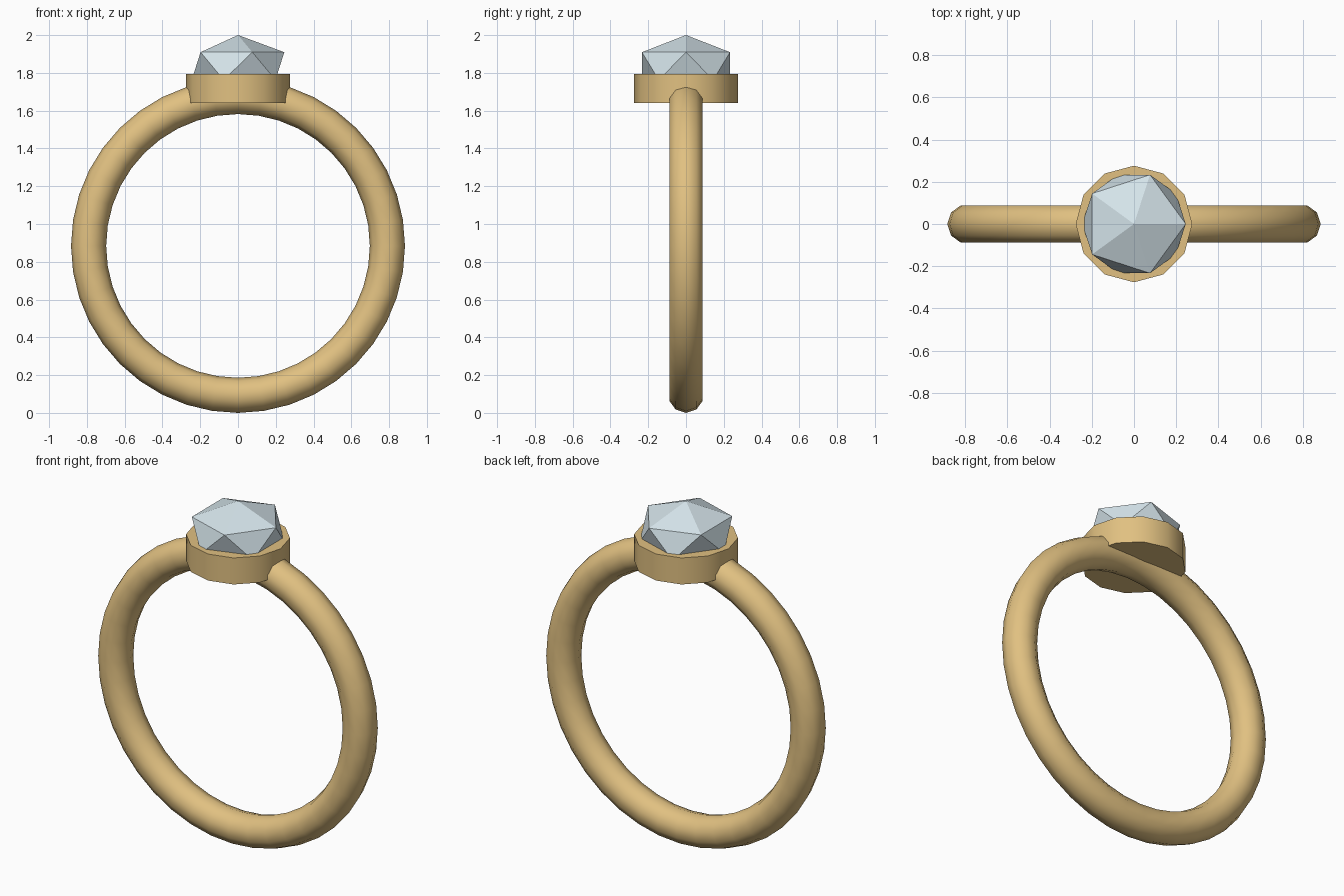
import bpy
from math import pi, radians

if "Cube" in bpy.data.objects:
    bpy.data.objects.remove(bpy.data.objects["Cube"])


def finish(name, mat, smooth):
    """Name the active object, apply its transform, colour and shade it."""
    ob = bpy.context.object
    ob.name = name
    bpy.ops.object.transform_apply(location=False, rotation=True, scale=True)
    ob.data.materials.append(mat)
    if smooth:
        bpy.ops.object.shade_smooth_by_angle(angle=radians(40))
    return ob


def material(name, colour):
    mat = bpy.data.materials.new(name)
    mat.diffuse_color = (*colour, 1)
    mat.use_nodes = True
    mat.node_tree.nodes["Principled BSDF"].inputs["Base Color"].default_value = mat.diffuse_color
    return mat


gold = material("gold", (0.75, 0.53, 0.22))
crystal = material("crystal", (0.66, 0.77, 0.82))

# Band: upright ring with a ten-sided section
bpy.ops.mesh.primitive_torus_add(
    major_radius=0.791, minor_radius=0.093, major_segments=40,
    minor_segments=10, location=(0, 0, 0.884), rotation=(pi / 2, 0, 0))
finish("band", gold, True)
for poly in bpy.context.object.data.polygons:
    poly.use_smooth = True

# Setting: twelve-sided collar holding the stone
bpy.ops.mesh.primitive_cylinder_add(
    vertices=12, radius=0.276, depth=0.155, location=(0, 0, 1.7175))
finish("setting", gold, True)

# Gem: flattened icosahedron sunk into the setting
bpy.ops.mesh.primitive_ico_sphere_add(
    subdivisions=1, radius=0.274, location=(0, 0, 1.836), scale=(1, 1, 0.6))
finish("gem", crystal, False)
